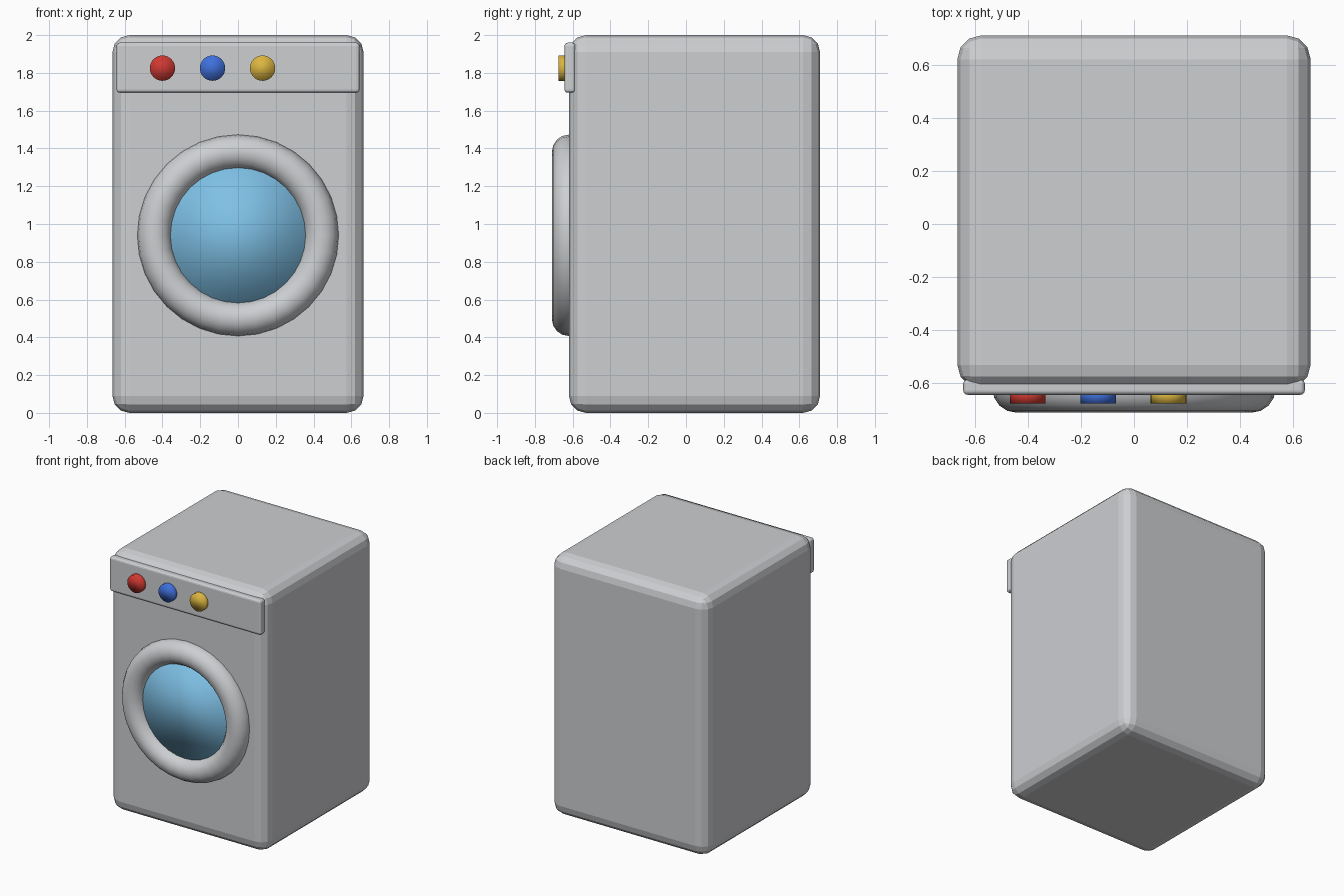
import bpy
import math

cube = bpy.data.objects.get("Cube")
if cube:
    bpy.data.objects.remove(cube, do_unlink=True)


def material(name, rgb):
    m = bpy.data.materials.new(name)
    m.use_nodes = True
    m.diffuse_color = (*rgb, 1)
    m.node_tree.nodes["Principled BSDF"].inputs["Base Color"].default_value = (*rgb, 1)
    return m


def finish(name, mat, smooth):
    ob = bpy.context.object
    ob.name = name
    ob.data.materials.append(mat)
    if smooth:
        bpy.ops.object.shade_smooth()
    return ob


def rounded_box(name, low, high, radius, segments, mat):
    centre = [(a + b) / 2 for a, b in zip(low, high)]
    bpy.ops.mesh.primitive_cube_add(size=1, location=centre)
    bpy.context.object.scale = [b - a for a, b in zip(low, high)]
    bpy.ops.object.transform_apply(location=False, rotation=False, scale=True)
    ob = finish(name, mat, False)
    bevel = ob.modifiers.new("rounded edges", 'BEVEL')
    bevel.width = radius
    bevel.segments = segments


def front_disc(name, x, z, radius, y_front, y_back, mat):
    bpy.ops.mesh.primitive_cylinder_add(
        vertices=32, radius=radius, depth=y_back - y_front,
        location=(x, (y_front + y_back) / 2, z), rotation=(math.pi / 2, 0, 0))
    finish(name, mat, True)


grey = material("light grey enamel", (0.61, 0.62, 0.64))
glass = material("blue glass", (0.21, 0.53, 0.79))
red = material("red", (0.62, 0.04, 0.03))
blue = material("blue", (0.05, 0.16, 0.71))
yellow = material("yellow", (0.71, 0.46, 0.05))

# Cabinet and control panel
rounded_box("cabinet", (-0.665, -0.62, 0), (0.665, 0.71, 2), 0.09, 3, grey)
rounded_box("control_panel", (-0.643, -0.643, 1.695), (0.643, -0.585, 1.96), 0.017, 3, grey)

# Round door
DOOR_Z = 0.94
bpy.ops.mesh.primitive_torus_add(
    major_radius=0.443, minor_radius=0.09, major_segments=32, minor_segments=16,
    location=(0, -0.62, DOOR_Z), rotation=(math.pi / 2, 0, 0))
finish("door_ring", grey, True)
front_disc("door_glass", 0, DOOR_Z, 0.37, -0.645, -0.58, glass)

# Control knobs
for name, x, mat in (("red_knob", -0.4, red), ("blue_knob", -0.135, blue), ("yellow_knob", 0.13, yellow)):
    front_disc(name, x, 1.825, 0.067, -0.676, -0.62, mat)
